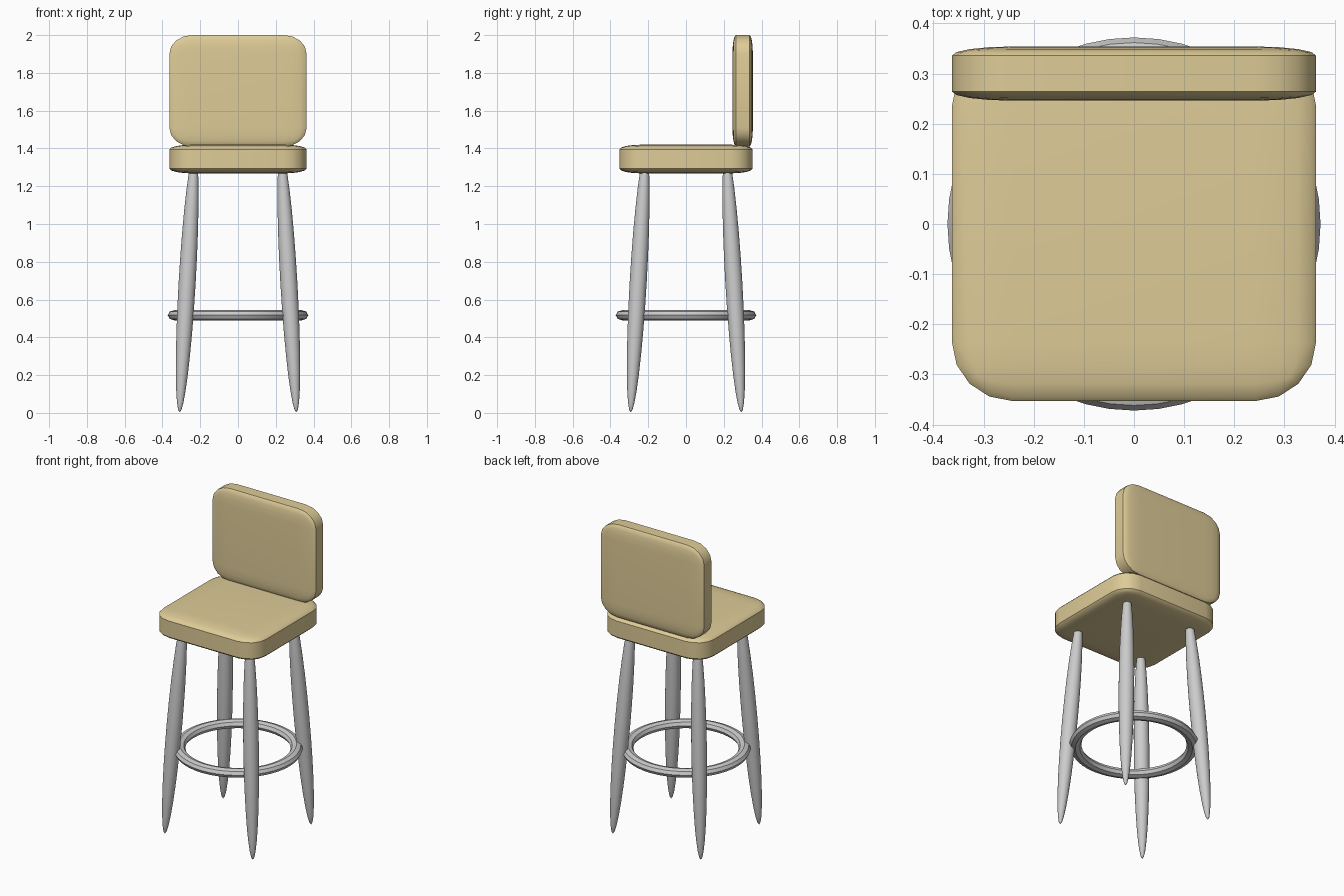
import bpy, bmesh, math
from mathutils import Matrix, Vector

if "Cube" in bpy.data.objects:
    bpy.data.objects.remove(bpy.data.objects["Cube"])

cream = bpy.data.materials.new("cream_padding")
cream.diffuse_color = (0.73, 0.60, 0.31, 1)
cream.use_nodes = True
cream.node_tree.nodes["Principled BSDF"].inputs["Base Color"].default_value = cream.diffuse_color


def finish(obj, angle=30):
    bpy.ops.object.select_all(action='DESELECT')
    obj.select_set(True)
    bpy.context.view_layer.objects.active = obj
    bpy.ops.object.shade_smooth_by_angle(angle=math.radians(angle))


def make_object(name, bm, material=None):
    mesh = bpy.data.meshes.new(name)
    bm.normal_update()
    bm.to_mesh(mesh)
    bm.free()
    obj = bpy.data.objects.new(name, mesh)
    bpy.context.collection.objects.link(obj)
    if material:
        mesh.materials.append(material)
    finish(obj)
    return obj


def cushion(name, low, high):
    """Unit cube with rounded edges, stretched to the given box."""
    low, high = Vector(low), Vector(high)
    bm = bmesh.new()
    bmesh.ops.create_cube(bm, size=1)
    bmesh.ops.bevel(bm, geom=bm.edges[:], offset=0.166, segments=4,
                    profile=0.5, affect='EDGES')
    bmesh.ops.scale(bm, vec=high - low, verts=bm.verts)
    bmesh.ops.translate(bm, vec=(low + high) / 2, verts=bm.verts)
    return make_object(name, bm, cream)


def leg(name, foot, top, radius):
    """Long ellipsoid between two points."""
    foot, top = Vector(foot), Vector(top)
    axis = top - foot
    bm = bmesh.new()
    bmesh.ops.create_uvsphere(bm, u_segments=24, v_segments=16, radius=1)
    matrix = (Matrix.Translation((foot + top) / 2)
              @ axis.to_track_quat('Z', 'Y').to_matrix().to_4x4()
              @ Matrix.Diagonal((radius, radius, axis.length / 2, 1)))
    bmesh.ops.transform(bm, matrix=matrix, verts=bm.verts)
    return make_object(name, bm)


# Padded seat and backrest
cushion("seat", (-0.363, -0.353, 1.268), (0.363, 0.353, 1.42))
cushion("backrest", (-0.363, 0.246, 1.41), (0.363, 0.354, 2.0))

# Four splayed legs, tops hidden inside the seat
for side, sx in (("left", -1), ("right", 1)):
    for end, sy in (("front", -1), ("back", 1)):
        leg(f"{end}_{side}_leg", (sx * 0.309, sy * 0.293, 0.003),
            (sx * 0.229, sy * 0.213, 1.385), 0.045)

# Slightly flattened foot ring
bpy.ops.mesh.primitive_torus_add(major_segments=48, minor_segments=8,
                                 major_radius=0.337, minor_radius=0.035,
                                 location=(0, 0, 0.517))
ring = bpy.context.object
ring.name = "foot_ring"
ring.scale.z = 0.78
bpy.ops.object.transform_apply(location=False, rotation=False, scale=True)
finish(ring)
